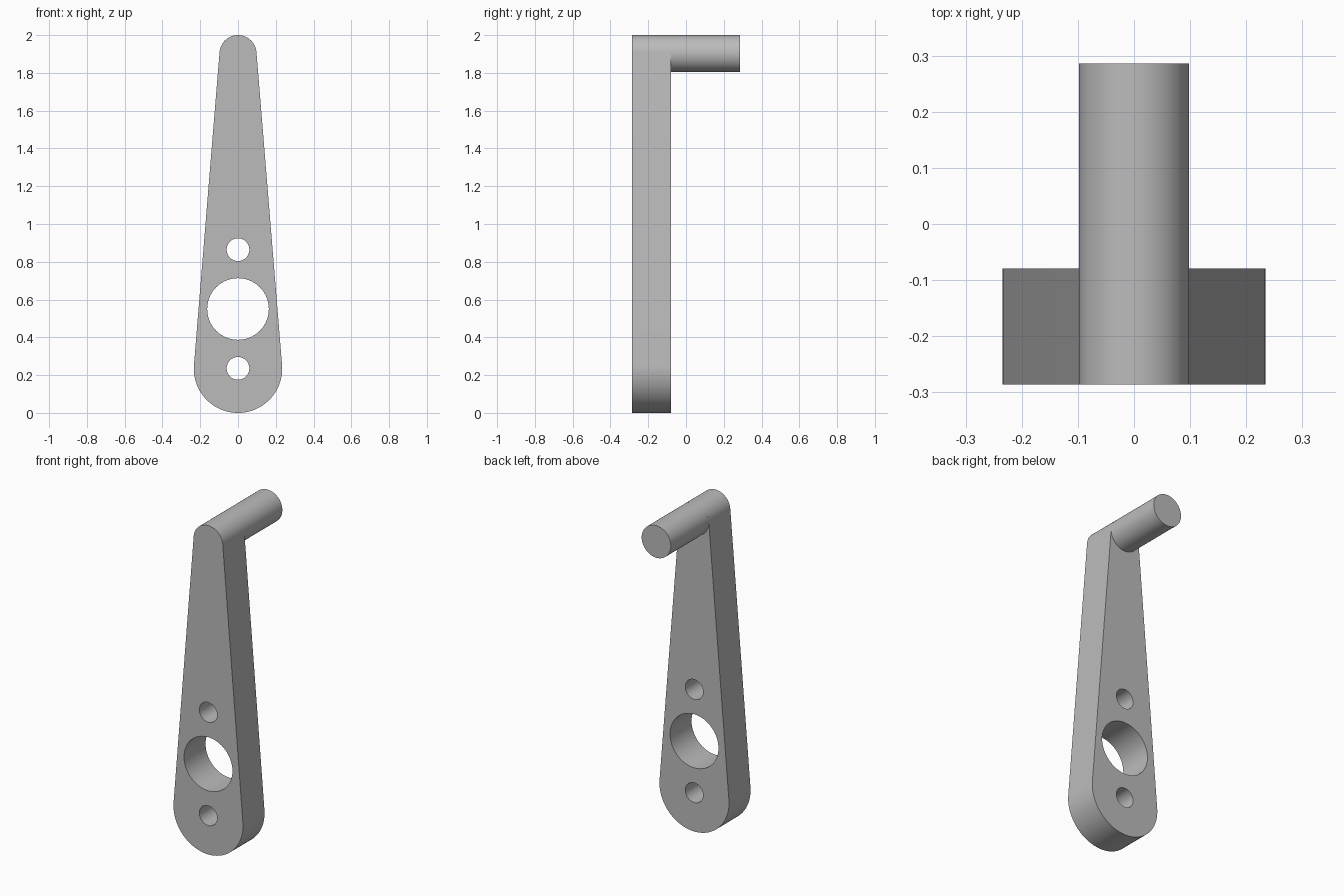
import bpy
import bmesh
import math

default = bpy.data.objects.get("Cube")
if default:
    bpy.data.objects.remove(default, do_unlink=True)

FRONT, PLATE_BACK, PEG_END = -0.286, -0.079, 0.286
BIG_R, SMALL_R = 0.234, 0.098
BIG_Z, SMALL_Z = BIG_R, 2 - SMALL_R

metal = bpy.data.materials.new("grey metal")
metal.use_nodes = True
colour = (0.5, 0.5, 0.5, 1)
metal.diffuse_color = colour
metal.node_tree.nodes["Principled BSDF"].inputs["Base Color"].default_value = colour


def arc(z, r, start, end, steps):
    """Points on an arc in the x-z plane, both ends included."""
    angles = [start + (end - start) * i / steps for i in range(steps + 1)]
    return [(r * math.cos(a), z + r * math.sin(a)) for a in angles]


def circle(z, r, steps=64):
    return arc(z, r, 0, math.tau, steps)[:-1]


def extrude_outline(name, loops, y0, y1):
    """Fill an outline with its holes and extrude it from y0 to y1."""
    curve = bpy.data.curves.new(name, "CURVE")
    curve.dimensions = "2D"
    curve.fill_mode = "BOTH"
    curve.extrude = (y1 - y0) / 2
    for loop in loops:
        spline = curve.splines.new("POLY")
        spline.points.add(len(loop) - 1)
        for point, (x, z) in zip(spline.points, loop):
            point.co = (x, z, 0, 1)
        spline.use_cyclic_u = True
    obj = bpy.data.objects.new(name, curve)
    bpy.context.collection.objects.link(obj)
    obj.location.y = (y0 + y1) / 2
    obj.rotation_euler.x = math.pi / 2
    bpy.ops.object.select_all(action="DESELECT")
    obj.select_set(True)
    bpy.context.view_layer.objects.active = obj
    bpy.ops.object.convert(target="MESH")
    obj = bpy.context.object

    # Weld the caps to the walls
    bm = bmesh.new()
    bm.from_mesh(obj.data)
    bmesh.ops.remove_doubles(bm, verts=bm.verts, dist=0.0001)
    bmesh.ops.recalc_face_normals(bm, faces=bm.faces)
    bm.to_mesh(obj.data)
    bm.free()
    obj.data.materials.clear()
    obj.data.materials.append(metal)
    bpy.ops.object.shade_smooth_by_angle(angle=math.radians(30))
    return obj


# Tapered arm: two arcs joined by their common tangents, with three holes
tilt = math.asin((BIG_R - SMALL_R) / (SMALL_Z - BIG_Z))
outline = arc(SMALL_Z, SMALL_R, tilt, math.pi - tilt, 40)
outline += arc(BIG_Z, BIG_R, math.pi - tilt, math.tau + tilt, 64)
holes = [circle(0.236, 0.06), circle(0.55, 0.163), circle(0.864, 0.06)]
extrude_outline("crank_arm", [outline] + holes, FRONT, PLATE_BACK)

# Round handle peg on the back of the arm's narrow end
extrude_outline("handle_peg", [circle(SMALL_Z, SMALL_R)], PLATE_BACK - 0.001, PEG_END)
